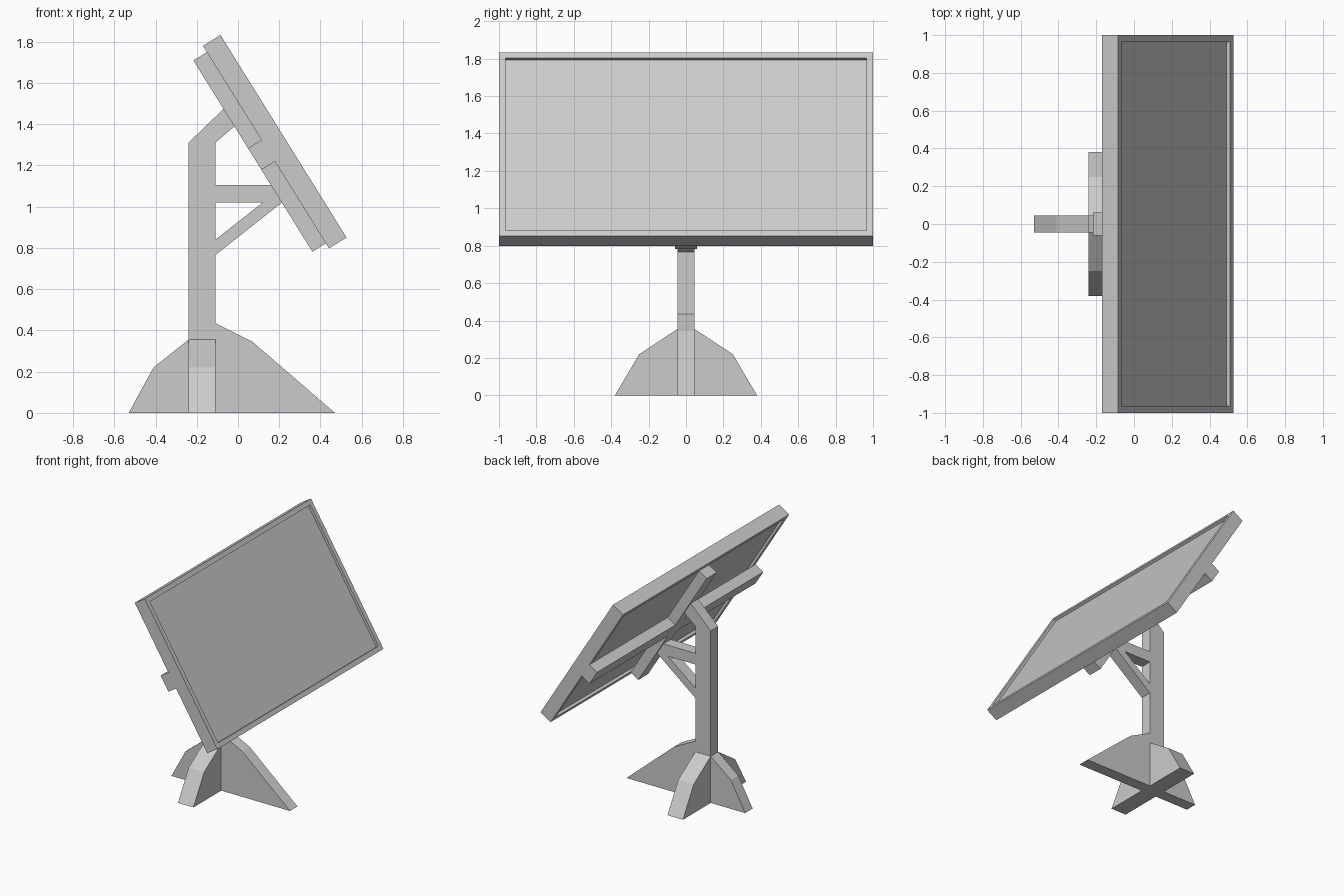
import bpy, bmesh, math
from mathutils import Matrix, Vector

if "Cube" in bpy.data.objects:
    bpy.data.objects.remove(bpy.data.objects["Cube"])


def finish(bm, name):
    bmesh.ops.recalc_face_normals(bm, faces=bm.faces)
    mesh = bpy.data.meshes.new(name)
    bm.to_mesh(mesh)
    bm.free()
    obj = bpy.data.objects.new(name, mesh)
    bpy.context.collection.objects.link(obj)
    return obj


def plate(name, points, direction):
    """Extrude a closed 3D outline along a direction."""
    bm = bmesh.new()
    face = bm.faces.new([bm.verts.new(p) for p in points])
    ext = bmesh.ops.extrude_face_region(bm, geom=[face])["geom"]
    verts = [v for v in ext if isinstance(v, bmesh.types.BMVert)]
    bmesh.ops.translate(bm, verts=verts, vec=direction)
    return finish(bm, name)


def xz_plate(name, outline, half=0.045):
    return plate(name, [(x, -half, z) for x, z in outline], (0, 2 * half, 0))


# Tilted panel frame of reference: x down the slope, y sideways, z out of the face
angle = math.atan2(0.98, 0.61)
TILT = Matrix.Translation((-0.17, 0, 1.78)) @ Matrix.Rotation(angle, 4, 'Y')


def tilted_box(name, s0, s1, half_y, n0, n1, recess=False):
    bm = bmesh.new()
    bmesh.ops.create_cube(bm, size=1)
    bmesh.ops.scale(bm, verts=bm.verts, vec=(s1 - s0, 2 * half_y, n1 - n0))
    bmesh.ops.translate(bm, verts=bm.verts, vec=((s0 + s1) / 2, 0, (n0 + n1) / 2))
    if recess:
        bm.normal_update()
        faces = [f for f in bm.faces if abs(f.normal.z) > 0.9]
        bmesh.ops.inset_individual(bm, faces=faces, thickness=0.05)
        bmesh.ops.inset_individual(bm, faces=faces, thickness=0, depth=-0.02)
    bmesh.ops.transform(bm, matrix=TILT, verts=bm.verts)
    return finish(bm, name)


# Panel with a recessed front and back, and the crossed rails behind it
tilted_box("solar_panel", 0, 1.157, 1.0, 0, 0.1, recess=True)
tilted_box("slope_rail", 0.036, 1.128, 0.06, -0.077, 0)
for side in (-1, 1):
    rail = tilted_box("cross_rail_left" if side < 0 else "cross_rail_right",
                      0.537, 0.66, 0.47, -0.077, 0)
    rail.location.y = side * 0.53

# Post with bent top, merging into the front and rear fins of the base
xz_plate("post_and_long_fins", [
    (-0.53, 0), (-0.41, 0.22), (-0.24, 0.355), (-0.24, 1.31), (-0.07, 1.475),
    (-0.016, 1.39), (-0.11, 1.31), (-0.11, 0.435), (0.07, 0.345), (0.47, 0)])

# Triangular bracing between post and slope rail
xz_plate("level_brace", [(-0.11, 1.105), (0.161, 1.105), (0.213, 1.02), (-0.11, 1.02)])
xz_plate("diagonal_brace", [(-0.11, 0.84), (0.12, 1.02), (0.213, 1.02), (-0.11, 0.765)])

# Side fins of the base
for side, name in ((-1, "side_fin_left"), (1, "side_fin_right")):
    outline = [(0.045, 0), (0.38, 0), (0.25, 0.22), (0.045, 0.355)]
    plate(name, [(-0.24, side * y, z) for y, z in outline], (0.13, 0, 0))
